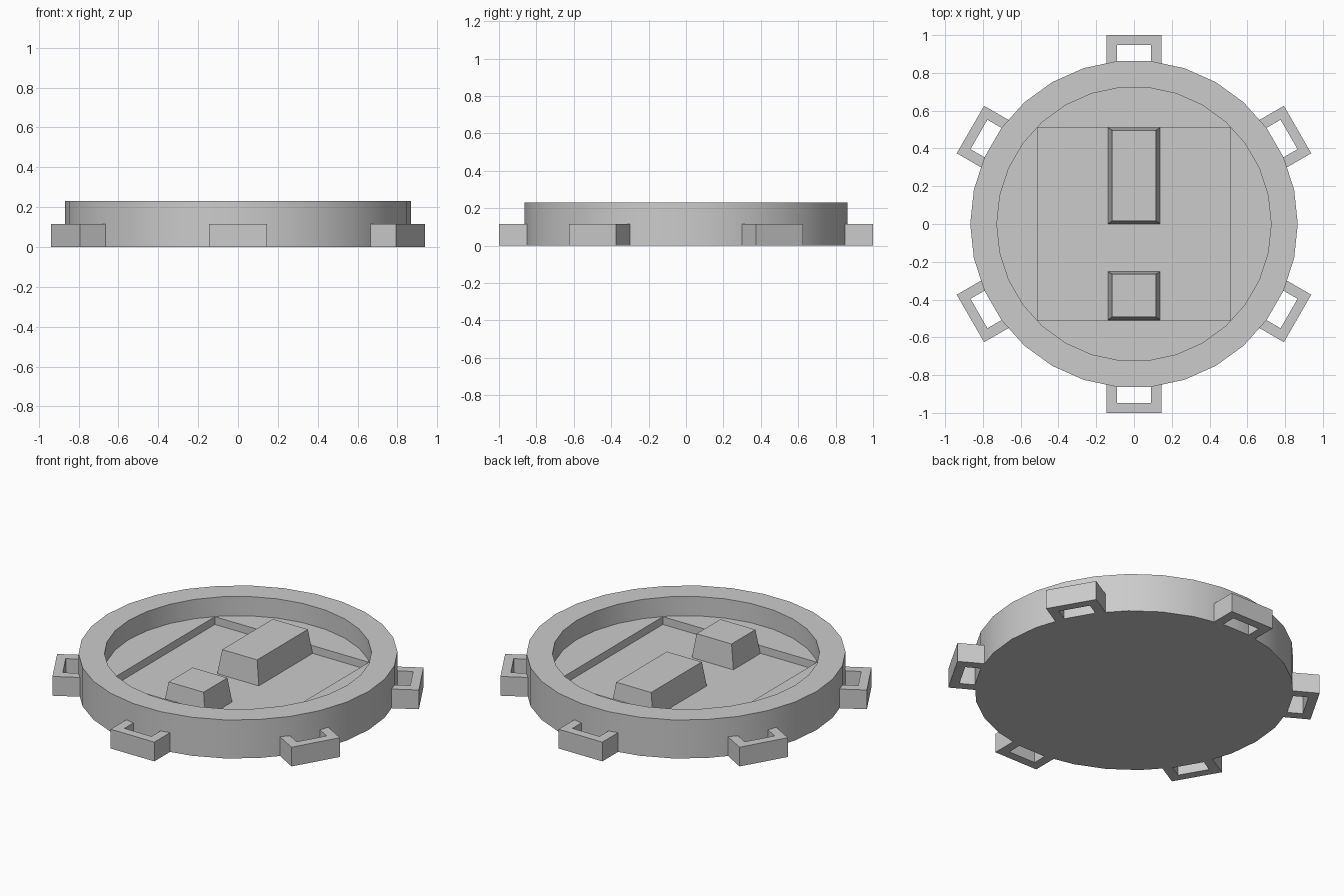
import bpy
import bmesh
from math import radians, cos, sin
from mathutils import Matrix

cube = bpy.data.objects.get("Cube")
if cube:
    bpy.data.objects.remove(cube, do_unlink=True)

HEIGHT = 0.231
HALF = HEIGHT / 2       # shelf level and loop height
FLOOR = 0.069           # floor of the square pocket
SIDES = 30

grey = bpy.data.materials.new("plain grey")
grey.use_nodes = True
grey.diffuse_color = (0.6, 0.6, 0.6, 1)
grey.node_tree.nodes["Principled BSDF"].inputs["Base Color"].default_value = (0.6, 0.6, 0.6, 1)


def finish(name, bm):
    bmesh.ops.recalc_face_normals(bm, faces=bm.faces)
    mesh = bpy.data.meshes.new(name)
    bm.to_mesh(mesh)
    bm.free()
    mesh.materials.append(grey)
    obj = bpy.data.objects.new(name, mesh)
    bpy.context.collection.objects.link(obj)
    return obj


def extrude(bm, face, dz):
    """Extrude one face along z and return its moved vertices."""
    grown = bmesh.ops.extrude_face_region(bm, geom=[face])["geom"]
    moved = [v for v in grown if isinstance(v, bmesh.types.BMVert)]
    bmesh.ops.translate(bm, verts=moved, vec=(0, 0, dz))
    return moved


def prism(name, outline, z0, z1, turn=0):
    """Extrude a flat outline upwards, turned about the z axis."""
    bm = bmesh.new()
    face = bm.faces.new([bm.verts.new((x, y, z0)) for x, y in outline])
    extrude(bm, face, z1 - z0)
    bm.transform(Matrix.Rotation(turn, 4, 'Z'))
    return finish(name, bm)


def tapered_block(name, y0, y1):
    """Block standing on the pocket floor, narrowing to its top."""
    block = prism(name, [(-0.138, y0), (0.138, y0), (0.138, y1), (-0.138, y1)],
                  FLOOR, 0.213)
    mid = (y0 + y1) / 2
    for v in block.data.vertices:
        if v.co.z > HALF:
            v.co.x *= 0.116 / 0.138
            v.co.y += 0.016 if v.co.y < mid else -0.014


def round_tray(outer, inner, half_side):
    """Dish with a rim, a round shelf and a deeper square pocket."""
    bm = bmesh.new()
    rings = []
    for radius, z in ((outer, 0), (outer, HEIGHT), (inner, HEIGHT), (inner, HALF)):
        angles = [radians(360 * i / SIDES) for i in range(SIDES)]
        rings.append([bm.verts.new((radius * cos(a), radius * sin(a), z)) for a in angles])
    for low, high in zip(rings, rings[1:]):
        for i in range(SIDES):
            j = (i + 1) % SIDES
            bm.faces.new((low[i], low[j], high[j], high[i]))
    bm.faces.new(rings[0])
    shelf = [bm.faces.new(rings[-1])]

    # divide the shelf along the four pocket sides, then sink the middle
    for axis in ((1, 0, 0), (-1, 0, 0), (0, 1, 0), (0, -1, 0)):
        geom = shelf + list({e for f in shelf for e in f.edges})
        geom += list({v for f in shelf for v in f.verts})
        bmesh.ops.bisect_plane(bm, geom=geom, dist=1e-5,
                               plane_co=[half_side * c for c in axis], plane_no=axis)
        shelf = [f for f in bm.faces if all(abs(v.co.z - HALF) < 1e-4 for v in f.verts)]
    middle = min(shelf, key=lambda f: f.calc_center_median().length)
    extrude(bm, middle, FLOOR - HALF)
    bmesh.ops.delete(bm, geom=[f for f in [middle] if f.is_valid], context='FACES_ONLY')
    return finish("round_tray", bm)


tray = round_tray(0.867, 0.726, 0.511)
bpy.ops.object.select_all(action='DESELECT')
tray.select_set(True)
bpy.context.view_layer.objects.active = tray
bpy.ops.object.shade_smooth_by_angle(angle=radians(30))

# Two blocks inside the pocket
tapered_block("long_block", 0.0, 0.51)
tapered_block("short_block", -0.508, -0.252)

# Six strap loops around the rim
half_loop = [(0.09, 0.948), (0.09, 0.845), (0.145, 0.845), (0.145, 1.0)]
loop = half_loop + [(-x, y) for x, y in reversed(half_loop)]
for i in range(6):
    prism(f"strap_loop_{i + 1}", loop, 0, HALF, radians(60 * i))
